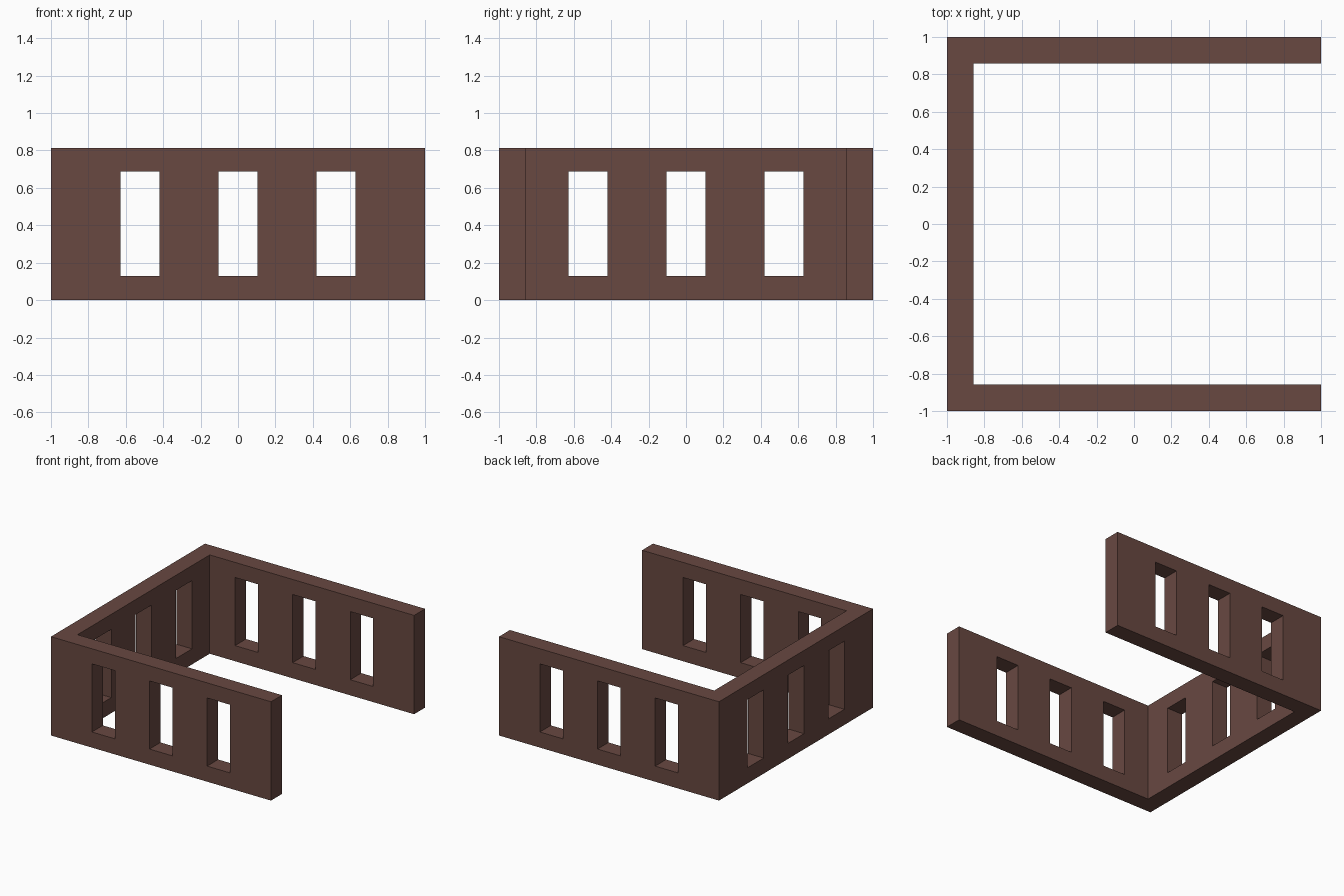
import bpy, bmesh
from mathutils import Matrix, Vector

if "Cube" in bpy.data.objects:
    bpy.data.objects.remove(bpy.data.objects["Cube"])

H, T = 0.812, 0.142            # wall height and thickness
WIN_Z = (0.128, 0.688)         # window sill and head
WIN_W = 0.208                  # window width
CENTRES = (-0.524, 0.0, 0.524)

brown = bpy.data.materials.new("dark brown")
brown.diffuse_color = (0.138, 0.065, 0.053, 1)
brown.use_nodes = True
brown.node_tree.nodes["Principled BSDF"].inputs["Base Color"].default_value = brown.diffuse_color


def make_object(name, bm):
    bmesh.ops.recalc_face_normals(bm, faces=bm.faces[:])
    mesh = bpy.data.meshes.new(name)
    bm.to_mesh(mesh)
    bm.free()
    mesh.materials.append(brown)
    obj = bpy.data.objects.new(name, mesh)
    bpy.context.collection.objects.link(obj)
    return obj


def add_box(bm, lo, hi):
    lo, hi = Vector(lo), Vector(hi)
    bmesh.ops.create_cube(bm, size=1, matrix=Matrix.Translation((lo + hi) / 2)
                          @ Matrix.Diagonal((*(hi - lo), 1)))


# U-shaped wall run, open towards +x
i = 1 - T
plan = [(1, -1), (1, -i), (-i, -i), (-i, i), (1, i), (1, 1), (-1, 1), (-1, -1)]
bm = bmesh.new()
base = bm.faces.new([bm.verts.new((x, y, 0)) for x, y in plan])
top = bmesh.ops.extrude_face_region(bm, geom=[base], use_keep_orig=True)
bmesh.ops.translate(bm, vec=(0, 0, H),
                    verts=[g for g in top["geom"] if isinstance(g, bmesh.types.BMVert)])
walls = make_object("walls", bm)

# Window openings: three through front and back walls, three through the left wall
bm = bmesh.new()
for c in CENTRES:
    a, b = c - WIN_W / 2, c + WIN_W / 2
    add_box(bm, (a, -1.1, WIN_Z[0]), (b, 1.1, WIN_Z[1]))
    add_box(bm, (-1.1, a, WIN_Z[0]), (-0.8, b, WIN_Z[1]))
cutter = make_object("window_cutter", bm)
cutter.hide_render = True

cut = walls.modifiers.new("windows", "BOOLEAN")
cut.operation = "DIFFERENCE"
cut.solver = "EXACT"
cut.object = cutter
bpy.context.view_layer.objects.active = walls
bpy.ops.object.modifier_apply(modifier=cut.name)
bpy.data.objects.remove(cutter)
